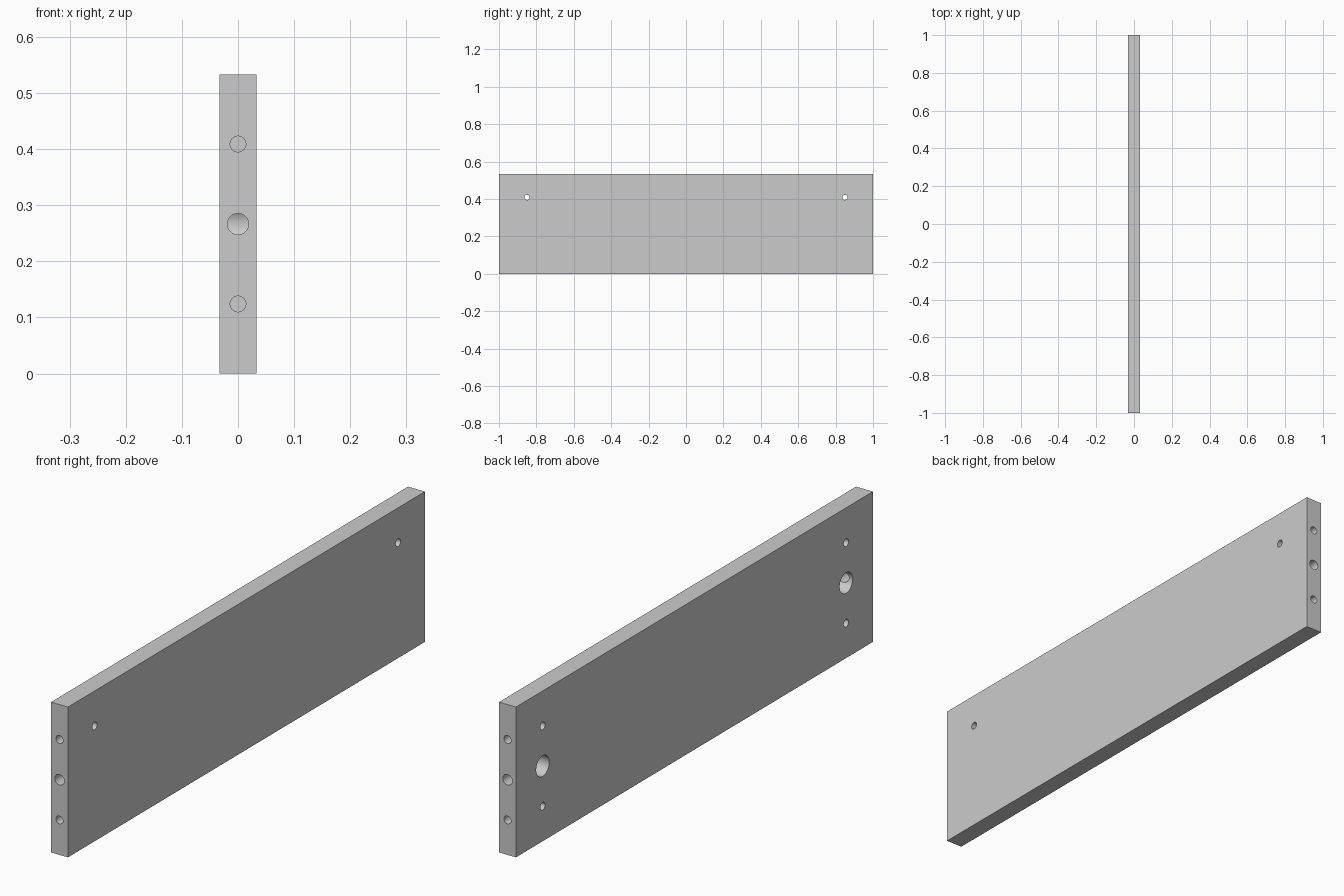
import bpy
from math import radians

if "Cube" in bpy.data.objects:
    bpy.data.objects.remove(bpy.data.objects["Cube"])

THICK, LENGTH, HEIGHT = 0.066, 2.0, 0.533
MID, OFFSET = HEIGHT / 2, 0.1425
FACE_Y = 0.85                      # distance of face holes from the centre

# Board
bpy.ops.mesh.primitive_cube_add(size=1, location=(0, 0, MID))
board = bpy.context.object
board.name = "board"
board.scale = (THICK, LENGTH, HEIGHT)
bpy.ops.object.transform_apply(location=True, rotation=False, scale=True)


def drill(radius, axis, start, end, a, z):
    """Cut a round hole along x or y from start to end."""
    centre, depth = (start + end) / 2, abs(end - start)
    if axis == "x":
        loc, rot = (centre, a, z), (0, radians(90), 0)
    else:
        loc, rot = (a, centre, z), (radians(90), 0, 0)
    bpy.ops.mesh.primitive_cylinder_add(vertices=48, radius=radius, depth=depth,
                                        location=loc, rotation=rot)
    cutter = bpy.context.object
    cutter.name = "drill_cutter"
    cutter.hide_render = True
    bpy.context.view_layer.objects.active = board
    mod = board.modifiers.new("hole", "BOOLEAN")
    mod.operation = "DIFFERENCE"
    mod.solver = "EXACT"
    mod.object = cutter
    bpy.ops.object.modifier_apply(modifier=mod.name)
    bpy.data.objects.remove(cutter, do_unlink=True)


left = -THICK / 2
for s in (-1, 1):
    y = s * FACE_Y
    # Cam bore and the bolt hole that runs into it from the end
    drill(0.0365, "x", left - 0.02, left + 0.053, y, MID)
    drill(0.0187, "y", s * 1.02, y, 0, MID)
    # Dowel holes in the end
    for d in (-OFFSET, OFFSET):
        drill(0.014, "y", s * 1.02, s * 0.91, 0, MID + d)
    # Small face holes: upper goes through, lower is blind
    drill(0.0135, "x", left - 0.02, -left + 0.02, y, MID + OFFSET)
    drill(0.0135, "x", left - 0.02, left + 0.045, y, MID - OFFSET)

# Smooth hole walls, sharp board edges
bpy.ops.object.select_all(action="DESELECT")
board.select_set(True)
bpy.context.view_layer.objects.active = board
bpy.ops.object.shade_smooth_by_angle(angle=radians(30))
